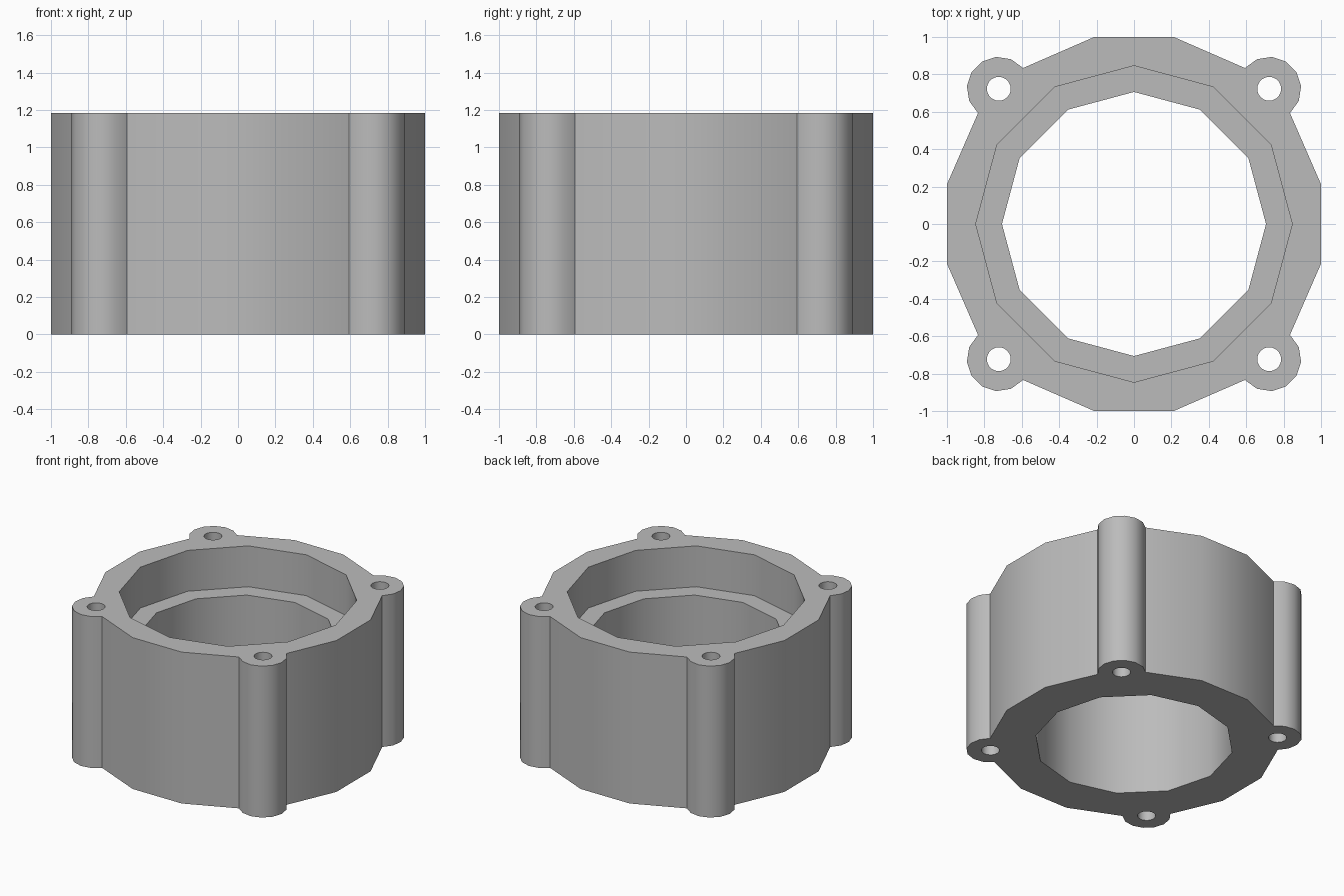
import bpy, bmesh, math

if "Cube" in bpy.data.objects:
    bpy.data.objects.remove(bpy.data.objects["Cube"])

HEIGHT, LEDGE = 1.185, 0.865
BORE_R, RECESS_R = 0.706, 0.846
BOSS_C, BOSS_R, HOLE_R = 0.723, 0.171, 0.064


def circle(cx, cy, r, n):
    return [(cx + r * math.cos(2 * math.pi * i / n), cy + r * math.sin(2 * math.pi * i / n))
            for i in range(n)]


def turn(points, k):
    """Rotate points by k quarter turns."""
    for _ in range(k):
        points = [(-y, x) for x, y in points]
    return points


# Quarter outline: flat side corner, bolt boss arc, next flat side corner
quarter = [(1.0, 0.212)]
for i in range(8):
    a = math.radians(45 + 27 * (i - 3.5))
    quarter.append((BOSS_C + BOSS_R * math.cos(a), BOSS_C + BOSS_R * math.sin(a)))
quarter.append((0.212, 1.0))
outline = [p for k in range(4) for p in turn(quarter, k)]
holes = [turn(circle(BOSS_C, BOSS_C, HOLE_R, 20), k) for k in range(4)]

bm = bmesh.new()


def ring(points, z):
    return [bm.verts.new((x, y, z)) for x, y in points]


def bridge(low, high):
    n = len(low)
    for i in range(n):
        j = (i + 1) % n
        bm.faces.new((low[i], low[j], high[j], high[i]))


def cap(loops):
    edges = []
    for loop in loops:
        for i, v in enumerate(loop):
            w = loop[(i + 1) % len(loop)]
            edges.append(bm.edges.get((v, w)) or bm.edges.new((v, w)))
    bmesh.ops.triangle_fill(bm, edges=edges, use_beauty=True, use_dissolve=False)


# Outer wall and bolt holes
bottom, top = [], []
for loop in [outline] + holes:
    low, high = ring(loop, 0), ring(loop, HEIGHT)
    bridge(low, high)
    bottom.append(low)
    top.append(high)

# Stepped bore: lower wall, ledge, wider recess
bore = [ring(circle(0, 0, r, 12), z) for r, z in
        ((BORE_R, 0), (BORE_R, LEDGE), (RECESS_R, LEDGE), (RECESS_R, HEIGHT))]
for low, high in zip(bore, bore[1:]):
    bridge(low, high)

# End faces
cap(bottom + [bore[0]])
cap(top + [bore[3]])
bmesh.ops.recalc_face_normals(bm, faces=bm.faces)

mesh = bpy.data.meshes.new("spacer_housing")
bm.to_mesh(mesh)
bm.free()
housing = bpy.data.objects.new("spacer_housing", mesh)
bpy.context.collection.objects.link(housing)

grey = bpy.data.materials.new("grey")
grey.diffuse_color = (0.5, 0.5, 0.5, 1)
grey.use_nodes = True
grey.node_tree.nodes["Principled BSDF"].inputs["Base Color"].default_value = grey.diffuse_color
mesh.materials.append(grey)

bpy.context.view_layer.objects.active = housing
housing.select_set(True)
bpy.ops.object.shade_smooth_by_angle(angle=math.radians(30.5))
